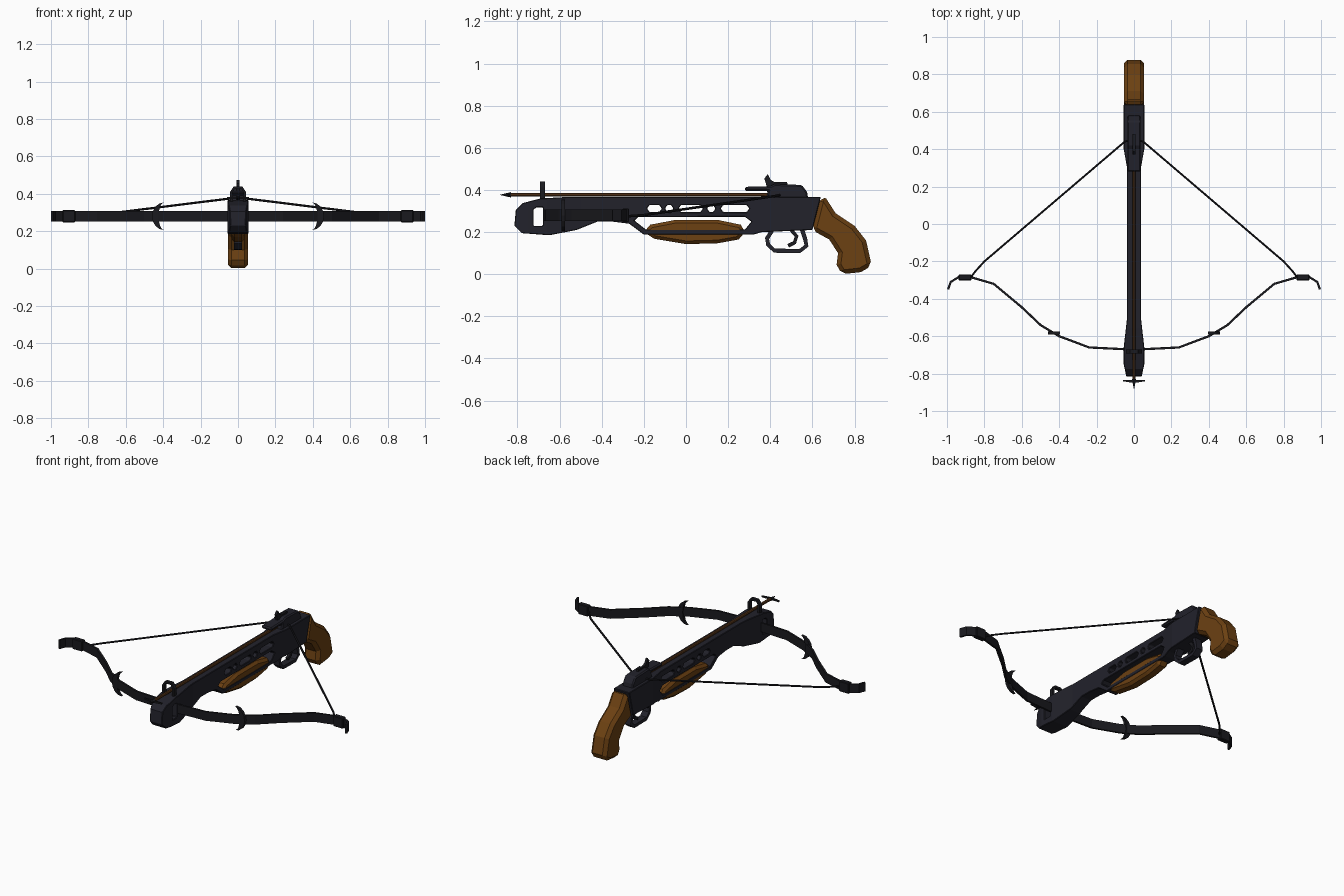
import bpy, bmesh, math
from mathutils import Vector

if "Cube" in bpy.data.objects:
    bpy.data.objects.remove(bpy.data.objects["Cube"])


def material(name, rgb):
    m = bpy.data.materials.new(name)
    m.diffuse_color = (*rgb, 1)
    m.use_nodes = True
    m.node_tree.nodes["Principled BSDF"].inputs["Base Color"].default_value = m.diffuse_color
    return m


GUNMETAL = material("dark blue metal", (0.016, 0.016, 0.024))
BLACK = material("black metal", (0.010, 0.010, 0.013))
WOOD = material("brown wood", (0.15, 0.052, 0.006))
SHAFT = material("arrow wood", (0.10, 0.038, 0.010))


def make(name, bm, mat):
    bmesh.ops.recalc_face_normals(bm, faces=bm.faces)
    me = bpy.data.meshes.new(name)
    bm.to_mesh(me)
    bm.free()
    if mat:
        me.materials.append(mat)
    ob = bpy.data.objects.new(name, me)
    bpy.context.collection.objects.link(ob)
    return ob


def prism(name, pts, axis, lo, hi, mat=None, bevel=0):
    """Outline given in the two axes other than `axis`, extruded from lo to hi."""
    place = {"x": lambda a, b, t: (t, a, b),
             "y": lambda a, b, t: (a, t, b),
             "z": lambda a, b, t: (a, b, t)}[axis]
    bm = bmesh.new()
    v0 = [bm.verts.new(place(a, b, lo)) for a, b in pts]
    v1 = [bm.verts.new(place(a, b, hi)) for a, b in pts]
    bm.faces.new(v0)
    bm.faces.new(v1)
    n = len(pts)
    for i in range(n):
        j = (i + 1) % n
        bm.faces.new((v0[i], v0[j], v1[j], v1[i]))
    ob = make(name, bm, mat)
    if bevel:
        add_bevel(ob, bevel)
    return ob


def add_bevel(ob, width):
    m = ob.modifiers.new("chamfer", "BEVEL")
    m.width = width
    m.segments = 1
    m.limit_method = "ANGLE"
    m.angle_limit = math.radians(50)


def ribbon(path, t):
    """Closed outline of a strip of thickness t along a 2D path."""
    p = [Vector(q) for q in path]
    left, right = [], []
    for i, q in enumerate(p):
        d = (p[min(i + 1, len(p) - 1)] - p[max(i - 1, 0)]).normalized()
        n = Vector((-d.y, d.x)) * t / 2
        left.append(tuple(q + n))
        right.append(tuple(q - n))
    return left + right[::-1]


def rod(name, points, r, mat, sides=6, r_end=None):
    bm = bmesh.new()
    for a, b in zip(points, points[1:]):
        a, b = Vector(a), Vector(b)
        d = b - a
        res = bmesh.ops.create_cone(bm, cap_ends=True, segments=sides, radius1=r,
                                    radius2=r if r_end is None else r_end, depth=d.length)
        mat4 = d.to_track_quat("Z", "Y").to_matrix().to_4x4()
        mat4.translation = (a + b) / 2
        bmesh.ops.transform(bm, matrix=mat4, verts=res["verts"])
    return make(name, bm, mat)


def boolean(ob, cutter, op):
    m = ob.modifiers.new(op, "BOOLEAN")
    m.operation = op
    m.solver = "EXACT"
    m.object = cutter
    deps = bpy.context.evaluated_depsgraph_get()
    me = bpy.data.meshes.new_from_object(ob.evaluated_get(deps))
    ob.modifiers.clear()
    ob.data = me
    bpy.data.objects.remove(cutter)


# stock: side outline trimmed by the plan outline
side = [(-0.815, 0.23), (-0.808, 0.305), (-0.775, 0.338), (-0.69, 0.36), (-0.56, 0.367),
        (0.64, 0.367), (0.60, 0.21), (0.36, 0.20), (0.32, 0.188), (-0.20, 0.188),
        (-0.27, 0.24), (-0.35, 0.25), (-0.42, 0.25), (-0.52, 0.21), (-0.65, 0.185),
        (-0.78, 0.195)]
stock = prism("stock", side, "x", -0.1, 0.1, GUNMETAL)
half = [(0.038, -0.83), (0.055, -0.75), (0.055, -0.66), (0.037, -0.50),
        (0.037, 0.30), (0.055, 0.40), (0.055, 0.65)]
plan = half + [(-x, y) for x, y in half[::-1]]
boolean(stock, prism("plan", plan, "z", 0, 0.6), "INTERSECT")

# openings through the stock
window = [(-0.245, 0.255), (-0.225, 0.272), (0.28, 0.272), (0.31, 0.25), (0.28, 0.212), (-0.19, 0.212)]
nose_hole = [(-0.725, 0.23), (-0.725, 0.305), (-0.71, 0.318), (-0.68, 0.318), (-0.68, 0.23)]


def slot(y0, y1, z=0.312, h=0.017):
    return [(y0, z), (y0 + 0.012, z + h), (y1 - 0.012, z + h),
            (y1, z), (y1 - 0.012, z - h), (y0 + 0.012, z - h)]


slots = [slot(-0.185, -0.115), slot(-0.10, -0.06), slot(-0.035, 0.08),
         slot(0.10, 0.14), slot(0.165, 0.30)]
for outline in [window, nose_hole] + slots:
    boolean(stock, prism("cutter", outline, "x", -0.2, 0.2), "DIFFERENCE")
add_bevel(stock, 0.006)

# wooden grip and foregrip
grip = [(0.638, 0.368), (0.665, 0.36), (0.71, 0.29), (0.80, 0.23), (0.855, 0.16), (0.882, 0.04),
        (0.83, 0.01), (0.74, 0.0), (0.715, 0.045), (0.722, 0.10), (0.68, 0.165), (0.598, 0.21)]
prism("grip", grip, "x", -0.054, 0.054, WOOD, 0.02)
fore = [(-0.20, 0.20), (-0.17, 0.235), (-0.05, 0.258), (0.15, 0.258), (0.26, 0.235), (0.28, 0.20),
        (0.25, 0.165), (0.15, 0.147), (0.0, 0.143), (-0.15, 0.168)]
prism("foregrip", fore, "x", -0.035, 0.035, WOOD, 0.015)

# receiver cover, rear sight, front sight arch
cover = [(0.38, 0.36), (0.39, 0.395), (0.28, 0.395), (0.28, 0.415), (0.40, 0.418), (0.42, 0.428),
         (0.55, 0.424), (0.575, 0.39), (0.58, 0.36)]
prism("receiver_cover", cover, "x", -0.036, 0.036, GUNMETAL, 0.007)
rear = [(0.385, 0.41), (0.372, 0.455), (0.388, 0.475), (0.402, 0.448), (0.42, 0.438),
        (0.48, 0.438), (0.485, 0.41)]
prism("rear_sight", rear, "x", -0.007, 0.007, BLACK)
arch = [(-0.035, 0.34), (-0.035, 0.41), (-0.02, 0.433), (0.02, 0.433), (0.035, 0.41), (0.035, 0.34)]
prism("front_sight", ribbon(arch, 0.014), "y", -0.692, -0.67, BLACK)

# trigger and guard
guard = [(0.41, 0.21), (0.385, 0.17), (0.39, 0.14), (0.42, 0.112), (0.54, 0.110), (0.572, 0.135),
         (0.565, 0.17), (0.55, 0.215)]
prism("trigger_guard", ribbon(guard, 0.02), "x", -0.022, 0.022, GUNMETAL)
trigger = [(0.50, 0.21), (0.525, 0.18), (0.515, 0.15), (0.485, 0.135)]
prism("trigger", ribbon(trigger, 0.018), "x", -0.008, 0.008, BLACK)

# bow limbs with tip blocks, crescents and string, mirrored on both sides
limb = [(0, -0.672), (0.24, -0.66), (0.40, -0.60), (0.50, -0.54), (0.60, -0.445), (0.75, -0.32),
        (0.87, -0.285), (0.94, -0.285), (0.98, -0.31), (0.994, -0.35)]
cord = [(0.872, -0.285, 0.275), (0.85, -0.255, 0.277), (0.80, -0.20, 0.281), (0.05, 0.44, 0.374),
        (0, 0.455, 0.376)]
moon = []
for reach, order in ((0.065, 1), (0.03, -1)):
    arc = [(0.395 + reach * math.cos(a), 0.28 + 0.074 * math.sin(a))
           for a in [math.radians(-90 + 22.5 * i) for i in range(9)]]
    moon += arc if order > 0 else arc[1:-1][::-1]

for s, label in ((1, "right"), (-1, "left")):
    def flip(pts):
        return [(s * p[0], *p[1:]) for p in pts]
    prism(label + "_limb", ribbon(flip(limb), 0.012), "z", 0.252, 0.308, BLACK)
    tip = [(0.87, -0.302), (0.87, -0.27), (0.938, -0.27), (0.938, -0.302)]
    prism(label + "_tip_block", flip(tip), "z", 0.247, 0.313, BLACK, 0.004)
    prism(label + "_crescent", flip(moon), "y", -0.592, -0.574, BLACK)
    rod(label + "_string", flip(cord), 0.006, BLACK)

# arrow
rod("arrow_shaft", [(0, -0.84, 0.377), (0, 0.45, 0.377)], 0.009, SHAFT, 8)
rod("arrow_head", [(0, -0.83, 0.377), (0, -0.882, 0.377)], 0.013, BLACK, 6, 0.001)
barbs = [(-0.06, -0.835), (-0.06, -0.841), (0, -0.85), (0.06, -0.841), (0.06, -0.835)]
prism("arrow_barbs", barbs, "z", 0.372, 0.382, BLACK)
